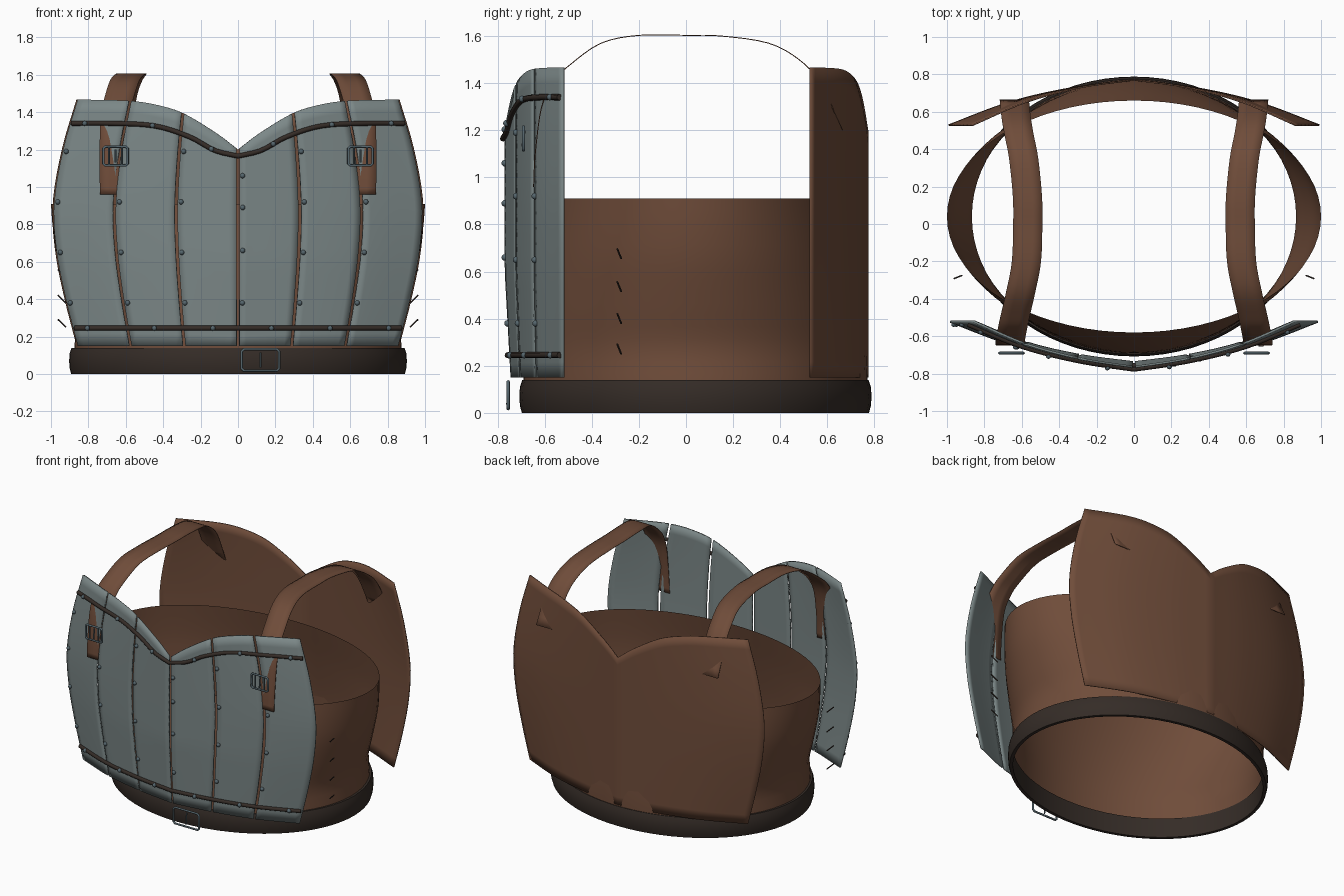
import bpy, bmesh, math
from mathutils import Vector

if "Cube" in bpy.data.objects:
    bpy.data.objects.remove(bpy.data.objects["Cube"])


def material(name, rgb):
    m = bpy.data.materials.new(name)
    m.diffuse_color = (*rgb, 1)
    m.use_nodes = True
    m.node_tree.nodes["Principled BSDF"].inputs["Base Color"].default_value = m.diffuse_color
    return m


LEATHER = material("leather", (0.16, 0.073, 0.042))
DARK = material("dark_leather", (0.035, 0.025, 0.02))
METAL = material("steel", (0.20, 0.245, 0.245))
FITTING = material("fittings", (0.09, 0.13, 0.15))


def interp(tab, t):
    """Smooth curve through (t, value) pairs."""
    t = min(max(t, tab[0][0]), tab[-1][0])
    i = next(k for k in range(len(tab) - 1) if t <= tab[k + 1][0])
    def slope(k):
        a, b = tab[max(k - 1, 0)], tab[min(k + 1, len(tab) - 1)]
        return (b[1] - a[1]) / (b[0] - a[0])
    (t0, v0), (t1, v1) = tab[i], tab[i + 1]
    h = t1 - t0
    s = (t - t0) / h
    return ((2*s**3 - 3*s*s + 1) * v0 + (s**3 - 2*s*s + s) * h * slope(i)
            + (3*s*s - 2*s**3) * v1 + (s**3 - s*s) * h * slope(i + 1))


def grid(name, rows, mat, closed=False, ring=False, thick=0):
    """Skin a table of points; closed joins row ends, ring joins last row to first."""
    bm = bmesh.new()
    vs = [[bm.verts.new(p) for p in r] for r in rows]
    n, m = len(vs), len(vs[0])
    for i in range(n if ring else n - 1):
        for j in range(m if closed else m - 1):
            k, l = (i + 1) % n, (j + 1) % m
            bm.faces.new((vs[i][j], vs[i][l], vs[k][l], vs[k][j]))
    bmesh.ops.recalc_face_normals(bm, faces=bm.faces)
    me = bpy.data.meshes.new(name)
    bm.to_mesh(me)
    bm.free()
    ob = bpy.data.objects.new(name, me)
    bpy.context.collection.objects.link(ob)
    me.materials.append(mat)
    if thick:
        mod = ob.modifiers.new("thickness", 'SOLIDIFY')
        mod.thickness, mod.offset = thick, 0
    bpy.ops.object.select_all(action='DESELECT')
    ob.select_set(True)
    bpy.context.view_layer.objects.active = ob
    bpy.ops.object.shade_smooth_by_angle(angle=math.radians(40))
    return ob


def wire(name, paths, radius, mat, cyclic=False):
    cu = bpy.data.curves.new(name, 'CURVE')
    cu.dimensions = '3D'
    cu.bevel_depth, cu.bevel_resolution, cu.use_fill_caps = radius, 2, True
    for pts in paths:
        sp = cu.splines.new('POLY')
        sp.points.add(len(pts) - 1)
        for q, p in zip(sp.points, pts):
            q.co = (*p, 1)
        sp.use_cyclic_u = cyclic
    cu.materials.append(mat)
    ob = bpy.data.objects.new(name, cu)
    bpy.context.collection.objects.link(ob)
    return ob


# Shared armour shape: side profile, neckline, front-to-back depth
WIDTH = [(.15, .87), (.4, .935), (.65, .985), (.9, 1.0), (1.2, .95), (1.47, .87)]
NECK = [(0, 1.2), (.12, 1.285), (.33, 1.395), (.5, 1.44), (.66, 1.46), (1, 1.467)]
FRONT_Y = [(0, .765), (.33, .718), (.66, .642), (1, .515)]
BACK_Y = [(0, .77), (.33, .728), (.66, .652), (1, .525)]


def shell(u, z, depth, side):
    y = interp(depth, abs(u)) - .025 * max(0, (.6 - z) / .45) * (1 - abs(u)) * (side < 0)
    return Vector((u * interp(WIDTH, z), side * y, z))


def plate(name, u0, u1, depth, side, cols, mat, thick):
    rows = []
    for i in range(21):
        row = []
        for j in range(cols + 1):
            u = u0 + (u1 - u0) * j / cols
            row.append(shell(u, .15 + (interp(NECK, abs(u)) - .15) * i / 20, depth, side))
        rows.append(row)
    return grid(name, rows, mat, thick=thick)


# Leather body tube
CY = .04
BODY_X = [(.02, .88), (.14, .875), (.28, .868), (.45, .915), (.65, .97), (.8, .992), (.91, 1.0)]
BODY_Y = [(.02, .73), (.2, .73), (.4, .715), (.65, .675), (.91, .62)]
N = 72
ang = [2 * math.pi * k / N for k in range(N)]
grid("body", [[(interp(BODY_X, z) * math.cos(a), CY + interp(BODY_Y, z) * math.sin(a), z)
               for a in ang] for z in [.02 + .89 * i / 18 for i in range(19)]], LEATHER, closed=True)

# Waist belt: rounded section swept round an ellipse
section = [(-.03, .0), (-.008, .0), (.0, .03), (.003, .07), (.0, .11), (-.01, .14), (-.03, .14)]
grid("waist_belt", [[((.9 + o) * math.cos(a), CY + (.745 + o) * math.sin(a), z) for a in ang]
                    for o, z in section], DARK, closed=True, ring=True)

# Six steel breast plates and their rivets, one column on each plate's left edge
SEAMS = [-.99, -.66, -.33, 0, .33, .66, .99]
rivets = []
for k in range(6):
    plate(f"breast_plate_{k + 1}", SEAMS[k] + .008, SEAMS[k + 1] - .008, FRONT_Y, -1, 8, METAL, .012)
    for z in ((1.06, .89, .66, .38) if k == 3 else (1.19, .92, .65, .38)):
        if not (abs(SEAMS[k]) == .66 and z > 1):
            rivets.append(shell(SEAMS[k] + .025, z, FRONT_Y, -1) + Vector((0, -.008, 0)))

# Leather back plate
plate("back_plate", -.99, .99, BACK_Y, 1, 48, LEATHER, .008)

# Dark trim cords over the breast plates
CORD = [(0, 1.165), (.13, 1.195), (.27, 1.265), (.48, 1.325), (.75, 1.34), (.98, 1.34)]
us = [-.975 + 1.95 * i / 48 for i in range(49)]
off = Vector((0, -.012, 0))
wire("neck_trim", [[shell(u, interp(CORD, abs(u)), FRONT_Y, -1) + off for u in us]], .013, DARK)
wire("hem_trim", [[shell(u, .245, FRONT_Y, -1) + off for u in us]], .013, DARK)
for u in (-.9, -.5, -.15, .2, .55, .9):
    rivets.append(shell(u, .245, FRONT_Y, -1) + off * 2)
    rivets.append(shell(u, interp(CORD, abs(u)), FRONT_Y, -1) + off * 2)

# All rivets in one mesh
bm = bmesh.new()
for p in rivets:
    r = bmesh.ops.create_uvsphere(bm, u_segments=10, v_segments=6, radius=.014)
    bmesh.ops.translate(bm, verts=r['verts'], vec=p)
for f in bm.faces:
    f.smooth = True
me = bpy.data.meshes.new("rivets")
bm.to_mesh(me)
bm.free()
me.materials.append(FITTING)
bpy.context.collection.objects.link(bpy.data.objects.new("rivets", me))

# Shoulder straps: centre line x, y, z, front to back
STRAP = [(.66, -.647, .96), (.662, -.64, 1.1), (.66, -.613, 1.3), (.65, -.56, 1.41),
         (.635, -.49, 1.48), (.605, -.36, 1.57), (.575, -.2, 1.603), (.568, 0, 1.603),
         (.57, .15, 1.6), (.59, .35, 1.57), (.615, .48, 1.5), (.63, .57, 1.4), (.64, .665, 1.2)]
tabs = [[(i, p[c]) for i, p in enumerate(STRAP)] for c in range(3)]
for side, label in ((-1, "left"), (1, "right")):
    rows = []
    for i in range(49):
        x, y, z = (interp(t, i / 4) for t in tabs)
        rows.append([(side * (x + w), y, z) for w in (-.078, -.026, .026, .078)])
    grid(f"shoulder_strap_{label}", rows, LEATHER, thick=.004)


# Buckles: frame, centre bar and prong
def buckle(name, x, y, z, w, h, r):
    a, b = w / 2, h / 2
    c = b * .2
    frame = [(x + i, y, z + j) for i, j in ((-a, -b + c), (-a + c, -b), (a - c, -b), (a, -b + c),
                                            (a, b - c), (a - c, b), (-a + c, b), (-a, b - c))]
    wire(name + "_frame", [frame], r, FITTING, cyclic=True)
    wire(name + "_prong", [[(x, y - .004, z - b * .7), (x, y + .004, z + b * .7)]], r * .7, FITTING)


for side, label in ((-1, "left"), (1, "right")):
    buckle(f"strap_buckle_{label}", side * .655, -.69, 1.165, .13, .1, .007)
    wire(f"strap_buckle_{label}_bar",
         [[(side * .655 + d, -.69, 1.115), (side * .655 + d, -.69, 1.215)] for d in (-.035, .035)],
         .005, FITTING)
buckle("belt_buckle", .12, -.755, .075, .2, .115, .007)

# Side lacing pins
for side, label in ((-1, "left"), (1, "right")):
    wire(f"lacing_pins_{label}",
         [[(side * .92, -.275, z), (side * .963, -.292, z + .042)] for z in (.25, .38, .515, .655)],
         .004, DARK)
